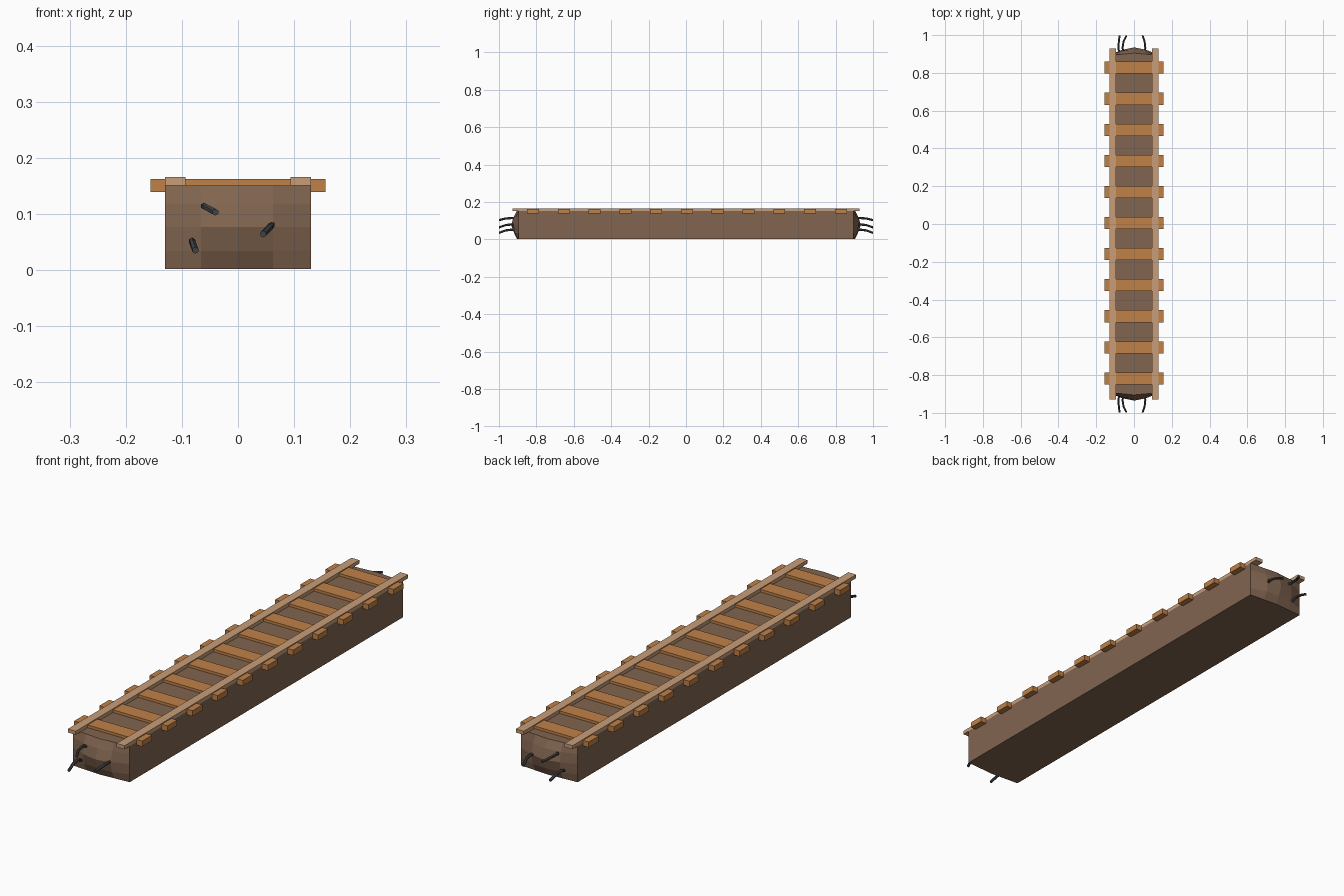
import bpy, bmesh
from mathutils import Vector

if "Cube" in bpy.data.objects:
    bpy.data.objects.remove(bpy.data.objects["Cube"])


def material(name, rgb):
    m = bpy.data.materials.new(name)
    m.diffuse_color = (*rgb, 1)
    m.use_nodes = True
    m.node_tree.nodes["Principled BSDF"].inputs["Base Color"].default_value = m.diffuse_color
    return m


EARTH = material("earth", (0.22, 0.13, 0.08))
TIMBER = material("timber", (0.53, 0.22, 0.065))
PALE = material("pale_rail", (0.58, 0.34, 0.19))
STEEL = material("dark_steel", (0.05, 0.055, 0.06))


def finish(name, bm, mat):
    bmesh.ops.recalc_face_normals(bm, faces=bm.faces)
    me = bpy.data.meshes.new(name)
    bm.to_mesh(me)
    bm.free()
    me.materials.append(mat)
    ob = bpy.data.objects.new(name, me)
    bpy.context.collection.objects.link(ob)
    return ob


def box(name, lo, hi, mat):
    bm = bmesh.new()
    bmesh.ops.create_cube(bm, size=1)
    lo, hi = Vector(lo), Vector(hi)
    for v in bm.verts:
        v.co = (lo + hi) / 2 + v.co * (hi - lo)
    return finish(name, bm, mat)


# Track bed with broken, bulging ends: a 5 x 5 grid of points at each end
XS = [-0.13, -0.066, 0, 0.062, 0.13]
ZS = [0.002, 0.034, 0.077, 0.118, 0.151]
BULGE = [[0, 0.004, 0.008, 0.004, 0],
         [0, 0.018, 0.024, 0.020, 0],
         [0, 0.026, 0.040, 0.028, 0],
         [0, 0.020, 0.026, 0.017, 0],
         [0, 0.003, 0.010, 0.004, 0]]
bm = bmesh.new()
ends = []
for s in (-1, 1):
    g = [[bm.verts.new((x, s * (0.895 + BULGE[j][i]), z)) for i, x in enumerate(XS)]
         for j, z in enumerate(ZS)]
    for j in range(4):
        for i in range(4):
            bm.faces.new((g[j][i], g[j][i + 1], g[j + 1][i + 1], g[j + 1][i]))
    ends.append(g[0] + [g[j][4] for j in (1, 2, 3)] + g[4][::-1] + [g[j][0] for j in (3, 2, 1)])
a, b = ends
for k in range(16):
    n = (k + 1) % 16
    bm.faces.new((a[k], a[n], b[n], b[k]))
finish("track_bed", bm, EARTH)

# Eleven sleepers
for i in range(11):
    y = 0.005 + (i - 5) * 0.1645
    box(f"sleeper_{i + 1}", (-0.156, y - 0.032, 0.139), (0.156, y + 0.032, 0.162), TIMBER)

# Two rails
for side, s in (("left", -1), ("right", 1)):
    box(f"rail_{side}", (s * 0.112 - 0.018, -0.928, 0.151), (s * 0.112 + 0.018, 0.928, 0.166), PALE)

# Bent reinforcing rods sticking out of both ends: (root x, z), (tip x, z)
RODS = [((-0.061, 0.114), (-0.040, 0.103)),
        ((0.060, 0.080), (0.045, 0.064)),
        ((-0.082, 0.052), (-0.076, 0.035))]
for end, s in (("front", -1), ("back", 1)):
    for n, ((x0, z0), (x1, z1)) in enumerate(RODS):
        path = [(0.89, 1.0), (0.93, 0.0), (0.965, 0.25), (0.999, 1.0)]
        bm = bmesh.new()
        rings = []
        for y, t in path:
            c = Vector((x0 + (x1 - x0) * t, s * y, z0 + (z1 - z0) * t))
            ring = bmesh.ops.create_circle(bm, segments=6, radius=0.006)["verts"]
            for v in ring:
                v.co = c + Vector((v.co.x, 0, v.co.y))
            rings.append(ring)
        for p, q in zip(rings, rings[1:]):
            for k in range(6):
                m = (k + 1) % 6
                bm.faces.new((p[k], p[m], q[m], q[k]))
        bm.faces.new(rings[0])
        bm.faces.new(rings[-1])
        finish(f"rod_{end}_{n + 1}", bm, STEEL)
